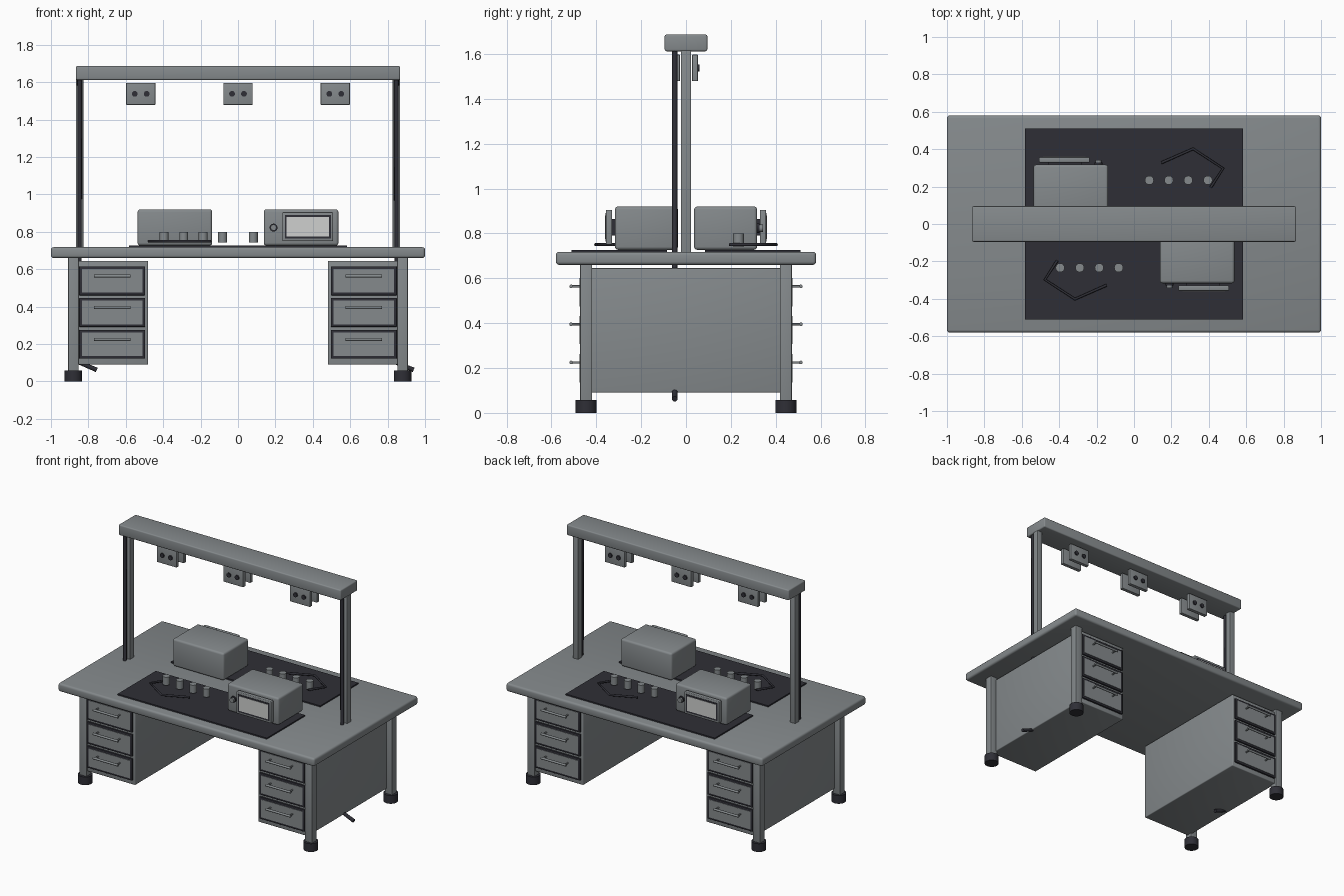
import bpy, bmesh, math
from mathutils import Matrix, Vector

if "Cube" in bpy.data.objects:
    bpy.data.objects.remove(bpy.data.objects["Cube"])


def material(name, rgb):
    m = bpy.data.materials.new(name)
    m.diffuse_color = (*rgb, 1.0)
    m.use_nodes = True
    m.node_tree.nodes["Principled BSDF"].inputs["Base Color"].default_value = m.diffuse_color
    return m


GREY = material("steel grey", (0.235, 0.255, 0.265))
DARK = material("dark rubber", (0.028, 0.028, 0.037))
PALE = material("pale screen", (0.62, 0.63, 0.62))


def finish(name, bm, mat):
    """Smooth gentle edges, keep hard ones sharp, and link the object."""
    for f in bm.faces:
        f.smooth = True
    for e in bm.edges:
        e.smooth = e.calc_face_angle(0) < math.radians(40)
    me = bpy.data.meshes.new(name)
    bm.to_mesh(me)
    bm.free()
    me.materials.append(mat)
    ob = bpy.data.objects.new(name, me)
    bpy.context.collection.objects.link(ob)
    return ob


def box(name, x, y, z, mat=GREY, bevel=0.0):
    """Box from (min, max) pairs; pairs may be in either order."""
    lo = Vector([min(p) for p in (x, y, z)])
    hi = Vector([max(p) for p in (x, y, z)])
    bm = bmesh.new()
    bmesh.ops.create_cube(bm, size=1)
    bmesh.ops.scale(bm, vec=hi - lo, verts=bm.verts)
    bmesh.ops.translate(bm, vec=(lo + hi) / 2, verts=bm.verts)
    if bevel:
        bmesh.ops.bevel(bm, geom=bm.edges[:], offset=bevel, segments=3,
                        profile=0.5, affect='EDGES')
    return finish(name, bm, mat)


def rod(name, a, b, r, mat=GREY, sides=20):
    """Cylinder between two points."""
    a, b = Vector(a), Vector(b)
    d = b - a
    rot = Vector((0, 0, 1)).rotation_difference(d.normalized()).to_matrix().to_4x4()
    bm = bmesh.new()
    bmesh.ops.create_cone(bm, cap_ends=True, segments=sides, radius1=r, radius2=r,
                          depth=d.length, matrix=Matrix.Translation((a + b) / 2) @ rot)
    return finish(name, bm, mat)


def tube(name, pts, r, mat=DARK):
    """Round cable along a path, turned into a mesh."""
    cu = bpy.data.curves.new(name, 'CURVE')
    cu.dimensions = '3D'
    cu.bevel_depth = r
    cu.bevel_resolution = 3
    cu.use_fill_caps = True
    sp = cu.splines.new('POLY')
    sp.points.add(len(pts) - 1)
    for p, co in zip(sp.points, pts):
        p.co = (*co, 1)
    ob = bpy.data.objects.new(name, cu)
    bpy.context.collection.objects.link(ob)
    bpy.ops.object.select_all(action='DESELECT')
    ob.select_set(True)
    bpy.context.view_layer.objects.active = ob
    bpy.ops.object.convert(target='MESH')
    bpy.context.object.data.materials.clear()
    bpy.context.object.data.materials.append(mat)


# Tabletop and overhead beam
box("tabletop", (-1, 1), (-0.58, 0.58), (0.66, 0.718), bevel=0.014)
box("overhead_beam", (-0.867, 0.867), (-0.095, 0.095), (1.612, 1.686), bevel=0.008)

for sx in (-1, 1):
    # Beam post and the cable that runs down it and out under the cabinet
    px = sx * 0.847
    box("beam_post", (px - 0.02, px + 0.02), (-0.022, 0.022), (0.71, 1.615), bevel=0.002)
    tube("power_cable", [(px, -0.05, 1.615), (px, -0.05, 0.1), (px + 0.092, -0.05, 0.062)], 0.0125)

    # Drawer cabinet, open to both sides of the desk
    box("cabinet", (sx * 0.48, sx * 0.866), (-0.46, 0.46), (0.09, 0.645), bevel=0.006)

    for sy in (-1, 1):
        # Leg and foot
        box("leg", (sx * 0.852, sx * 0.908), (sy * 0.418, sy * 0.472), (0.05, 0.665), bevel=0.004)
        rod("foot", (sx * 0.88, sy * 0.445, 0), (sx * 0.88, sy * 0.445, 0.058), 0.047, DARK, 24)

        # Drawers with dark surround and bar handle
        for zc in (0.538, 0.369, 0.199):
            cx = sx * 0.673
            box("drawer_surround", (cx - 0.176, cx + 0.176), (sy * 0.455, sy * 0.472),
                (zc - 0.077, zc + 0.077), DARK, 0.002)
            box("drawer_front", (cx - 0.162, cx + 0.162), (sy * 0.46, sy * 0.475),
                (zc - 0.063, zc + 0.063), GREY)
            zh, yh = zc + 0.026, sy * 0.512
            rod("drawer_handle", (cx - 0.098, yh, zh), (cx + 0.098, yh, zh), 0.008, GREY, 12)
            for dx in (-0.085, 0.085):
                rod("handle_stem", (cx + dx, sy * 0.47, zh), (cx + dx, yh, zh), 0.005, GREY, 10)

# Socket plates hanging under the beam, on both sides
for sy in (-1, 1):
    for cx in (-0.52, 0, 0.52):
        box("socket_plate", (cx - 0.078, cx + 0.078), (sy * 0.027, sy * 0.053),
            (1.479, 1.597), bevel=0.003)
        for dx in (-0.032, 0.032):
            rod("socket", (cx + dx, sy * 0.045, 1.538), (cx + dx, sy * 0.061, 1.538), 0.0155, DARK)

# Work stations: front one (s = 1) and the same turned half round (s = -1)
for s in (1, -1):
    def span(a, b):
        return (s * a, s * b)

    box("work_mat", (-0.582, 0.582), span(-0.51, -0.085), (0.715, 0.727), DARK)

    # Bench instrument with screen and dial
    box("instrument_body", span(0.138, 0.537), span(-0.036, -0.317), (0.727, 0.92), bevel=0.014)
    box("screen_mount", span(0.28, 0.46), span(-0.31, -0.335), (0.79, 0.865), DARK)
    box("screen_bezel", span(0.237, 0.508), span(-0.329, -0.357), (0.75, 0.905), bevel=0.005)
    box("screen_border", span(0.25, 0.496), span(-0.35, -0.359), (0.765, 0.89), DARK)
    box("screen", span(0.26, 0.486), span(-0.352, -0.361), (0.776, 0.879), PALE)
    rod("dial_base", (s * 0.19, s * -0.31, 0.823), (s * 0.19, s * -0.328, 0.823), 0.021, DARK)
    rod("dial", (s * 0.19, s * -0.32, 0.823), (s * 0.19, s * -0.343, 0.823), 0.016)

    # Row of small pots
    for x in (-0.395, -0.29, -0.186, -0.082):
        rod("small_pot", (s * x, s * -0.234, 0.742), (s * x, s * -0.234, 0.799), 0.024, GREY, 16)

    # Bent test lead lying on the mat
    tube("test_lead", [(s * x, s * y, 0.75) for x, y in
                       ((-0.41, -0.195), (-0.476, -0.297), (-0.316, -0.402), (-0.146, -0.327))], 0.0075)
